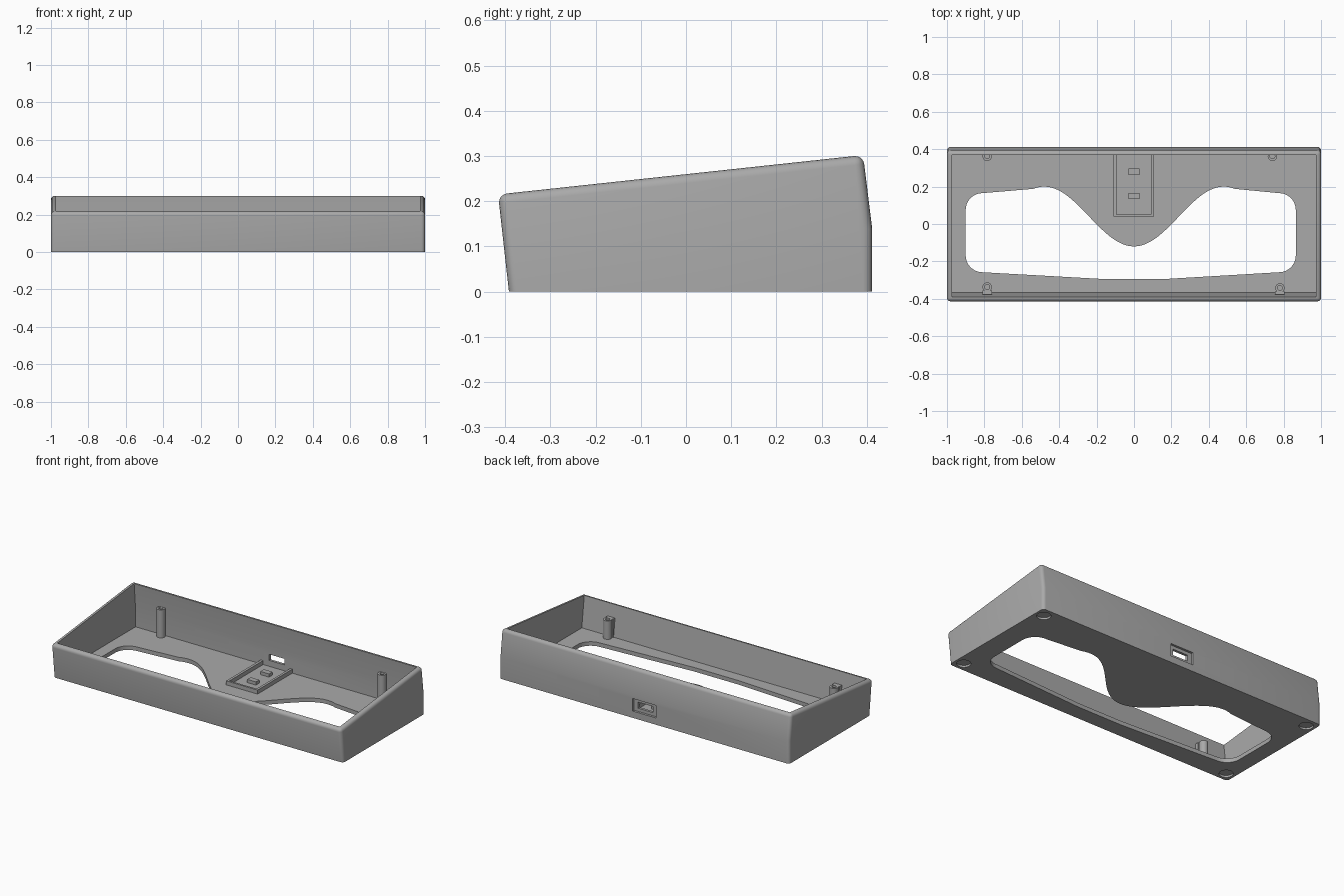
import bpy, bmesh
from math import pi, cos, sin

cube = bpy.data.objects.get("Cube")
if cube:
    bpy.data.objects.remove(cube, do_unlink=True)

grey = bpy.data.materials.new("plain grey")
grey.use_nodes = True
GREY = (0.4, 0.4, 0.4, 1)
grey.diffuse_color = GREY
grey.node_tree.nodes["Principled BSDF"].inputs["Base Color"].default_value = GREY


def prism(name, pts, lo, hi, axis="z", bevel=None):
    """Extrude a 2D outline: xy along z, or yz along x."""
    bm = bmesh.new()
    place = (lambda p, h: (h, *p)) if axis == "x" else (lambda p, h: (*p, h))
    a = [bm.verts.new(place(p, lo)) for p in pts]
    b = [bm.verts.new(place(p, hi)) for p in pts]
    bm.faces.new(a)
    bm.faces.new(b)
    for i in range(len(pts)):
        j = (i + 1) % len(pts)
        bm.faces.new((a[i], a[j], b[j], b[i]))
    bmesh.ops.recalc_face_normals(bm, faces=bm.faces)
    if bevel:
        edges = [e for e in bm.edges
                 if max(v.co.z for v in e.verts) > 0.001 and e.calc_face_angle() > 0.5]
        bmesh.ops.bevel(bm, geom=edges, offset=bevel, offset_type="OFFSET",
                        segments=4, profile=0.5, affect="EDGES", clamp_overlap=True)
    mesh = bpy.data.meshes.new(name)
    bm.to_mesh(mesh)
    bm.free()
    mesh.materials.append(grey)
    ob = bpy.data.objects.new(name, mesh)
    bpy.context.collection.objects.link(ob)
    return ob


def box(name, x0, x1, y0, y1, z0, z1):
    return prism(name, [(x0, y0), (x1, y0), (x1, y1), (x0, y1)], z0, z1)


def arc(cx, cy, r, start, end, n=10):
    return [(cx + r * cos(start + (end - start) * i / n),
             cy + r * sin(start + (end - start) * i / n)) for i in range(n + 1)]


def circle(x, y, r):
    return arc(x, y, r, 0, 2 * pi, 24)[:-1]


def activate(ob):
    bpy.ops.object.select_all(action="DESELECT")
    ob.select_set(True)
    bpy.context.view_layer.objects.active = ob


def cut(ob, cutter):
    mod = ob.modifiers.new("cut", "BOOLEAN")
    mod.operation = "DIFFERENCE"
    mod.solver = "EXACT"
    mod.object = cutter
    activate(ob)
    bpy.ops.object.modifier_apply(modifier=mod.name)
    bpy.data.objects.remove(cutter, do_unlink=True)


def smooth(ob):
    activate(ob)
    bpy.ops.object.shade_smooth_by_angle(angle=pi / 6)


FLOOR = 0.025

# Wedge shaped case with rounded upper and corner edges
case = prism("case", [(-0.392, 0), (-0.416, 0.215), (0.392, 0.302),
                      (0.412, 0.14), (0.412, 0)], -1, 1, "x", bevel=0.02)

# Open cavity
cut(case, prism("cavity_cutter", [(-0.365, FLOOR), (-0.412, 0.4), (0.36, 0.4),
                                  (0.382, 0.14), (0.382, FLOOR)], -0.974, 0.974, "x"))

# Floor opening with a central wave
wave = [(x, 0.04 - 0.16 * cos(pi * x / 0.48))
        for x in (0.54 - 1.08 * i / 48 for i in range(49))]
opening = (arc(-0.81, 0.075, 0.09, pi / 2, pi) + arc(-0.81, -0.168, 0.09, pi, 1.5 * pi)
           + [(-0.15, -0.295), (0.15, -0.295)]
           + arc(0.775, -0.168, 0.09, -pi / 2, 0) + arc(0.775, 0.075, 0.09, 0, pi / 2) + wave)
cut(case, prism("opening_cutter", opening, -0.05, 0.06))

# Port recess and through hole in the back wall
cut(case, box("recess_cutter", -0.08, 0.08, 0.398, 0.5, 0.042, 0.12))
cut(case, box("port_cutter", -0.052, 0.052, 0.33, 0.5, 0.062, 0.1))

# Shallow round foot sockets underneath
for x in (-0.945, 0.945):
    for y in (-0.335, 0.352):
        cut(case, prism("socket_cutter", circle(x, y, 0.04), -0.05, 0.012))
smooth(case)

# Hollow screw posts
posts = [("back_post", -0.785, 0.362, 0.2), ("back_post", 0.74, 0.362, 0.2),
         ("front_post", -0.785, -0.337, 0.14), ("front_post", 0.78, -0.342, 0.14)]
for name, x, y, top in posts:
    post = prism(name, circle(x, y, 0.025), FLOOR - 0.005, top)
    cut(post, prism("hole_cutter", circle(x, y, 0.013), FLOOR + 0.01, top + 0.1))
    smooth(post)
    if y < 0:
        box("post_web", x - 0.025, x + 0.025, -0.378, y - 0.018, FLOOR - 0.005, top)

# Circuit board tray: U-shaped rim and two support blocks
prism("tray_rim", [(-0.11, 0.39), (-0.11, 0.04), (0.107, 0.04), (0.107, 0.39),
                   (0.092, 0.39), (0.092, 0.052), (-0.094, 0.052), (-0.094, 0.39)],
      FLOOR - 0.005, 0.05)
for y in (0.15, 0.28):
    box("tray_block", -0.03, 0.03, y - 0.017, y + 0.017, FLOOR - 0.005, 0.045)
